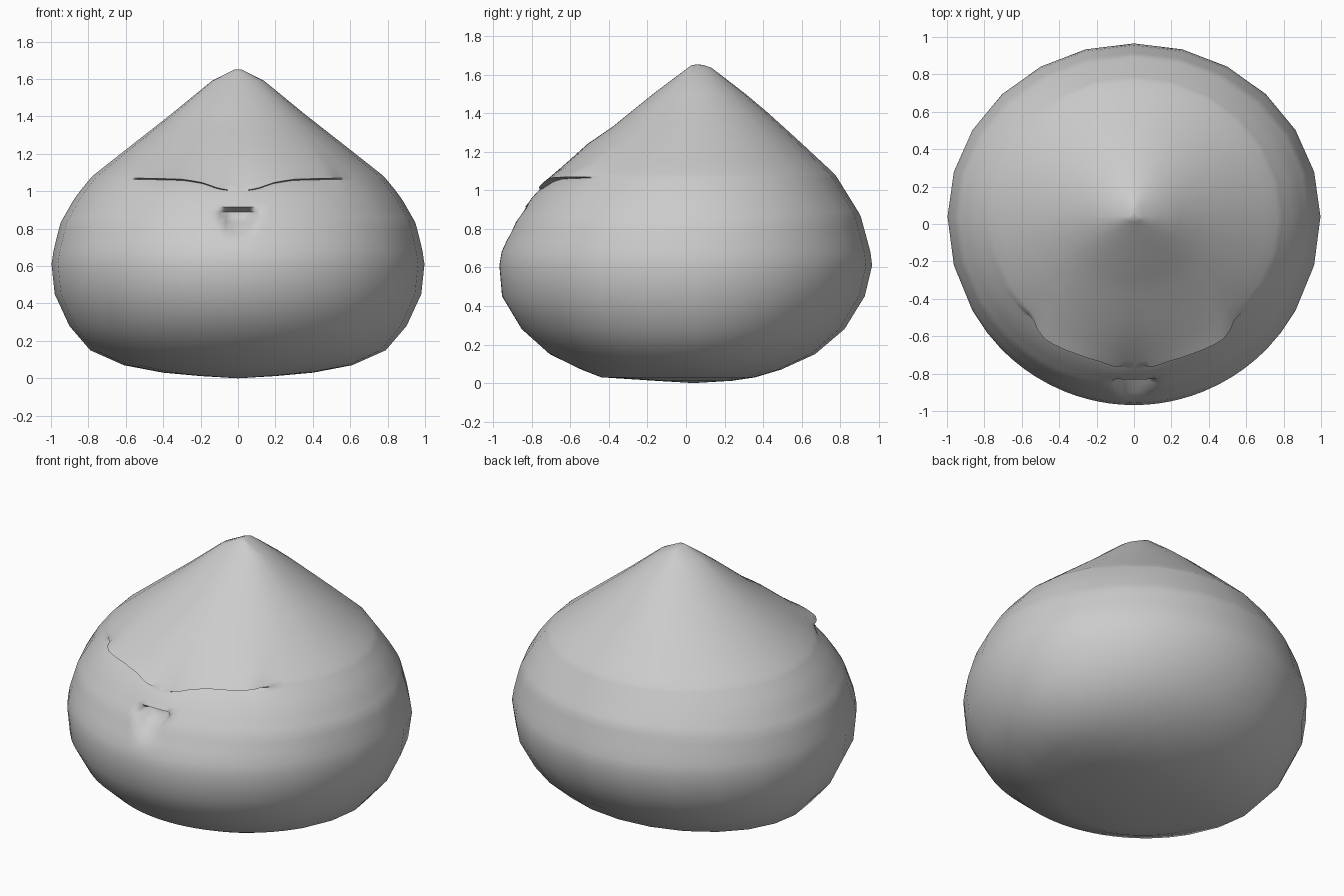
import bpy, bmesh, math

if "Cube" in bpy.data.objects:
    bpy.data.objects.remove(bpy.data.objects["Cube"])

# --- profiles: (height, distance) pairs, read from bottom to top
SIDE = [(0.005, 0), (0.012, 0.2), (0.03, 0.4), (0.07, 0.61), (0.15, 0.79), (0.29, 0.91), (0.45, 0.98),
        (0.59, 1.0), (0.69, 0.985), (0.83, 0.95), (0.97, 0.87), (1.08, 0.78),
        (1.23, 0.59), (1.41, 0.36), (1.59, 0.14), (1.65, 0.02)]
FRONT = [(0.005, 0), (0.012, 0.2), (0.03, 0.48), (0.12, 0.71), (0.26, 0.88), (0.46, 1.0), (0.65, 1.01),
         (0.85, 0.92), (0.96, 0.84), (1.07, 0.74), (1.25, 0.54), (1.33, 0.42),
         (1.5, 0.21), (1.65, 0.01)]
BACK = [(0.005, 0), (0.012, 0.2), (0.03, 0.32), (0.09, 0.52), (0.2, 0.72), (0.4, 0.875), (0.63, 0.93),
        (0.87, 0.865), (1.08, 0.735), (1.28, 0.52), (1.46, 0.32), (1.645, 0.08), (1.65, 0.05)]
LID = [(0, 1.0), (0.1, 1.015), (0.2, 1.05), (0.3, 1.065), (0.5, 1.07)]   # eyelid line
LIP = [(0, 0), (0.04, 0), (0.1, 0.02), (0.25, 0.045), (0.49, 0.075), (0.53, 0.015), (0.62, 0)]
MOUTH_WIDTH = [(0.73, 0.03), (0.77, 0.07), (0.85, 0.1), (0.91, 0.13)]
MOUTH_DEPTH = [(0.74, 0), (0.80, 0.04), (0.865, 0.09), (0.89, 0.075), (0.915, 0)]
CENTRE_Y = 0.04


def lerp(table, t):
    if t <= table[0][0]:
        return table[0][1]
    for (a, va), (b, vb) in zip(table, table[1:]):
        if t <= b:
            return va + (vb - va) * (t - a) / (b - a)
    return table[-1][1]


# --- rows (height, eyelid offset factor) and columns (angle from the front)
rows = [(z, 0) for z in (0.012, 0.03, 0.07, 0.15, 0.28, 0.45, 0.61, 0.68, 0.74, 0.77, 0.80,
                         0.835, 0.865, 0.89, 0.915, 0.95, 1.0)]
rows += [(1.045, -0.1), (1.063, -0.3), (1.07, 1.0), (1.09, 0.8), (1.14, 0.42), (1.24, 0.1)]
rows += [(z, 0) for z in (1.33, 1.41, 1.5, 1.59, 1.635, 1.65)]
half = [2, 4, 6, 8, 10.5, 14, 18, 22, 27, 32, 36, 40, 42.5, 46, 52, 60, 75, 90, 105, 120, 135, 150, 165]
angles = [0] + half + [180] + [-a for a in reversed(half)]


def point(z, lid, deg):
    a = math.radians(deg)
    rx = lerp(SIDE, z)
    is_front = abs(deg) < 90
    ry = lerp(FRONT if is_front else BACK, z)
    x, y = rx * math.sin(a), -ry * math.cos(a)
    push = 0
    zz = z
    if is_front:
        # bend the rows near the eyes along the eyelid line
        near = max(0, 1 - abs(z - 1.07) / 0.15)
        zz += (lerp(LID, abs(x)) - 1.07) * near
        ry2 = lerp(FRONT, zz)
        y = -ry2 * math.cos(a)
        push = lid * lerp(LIP, abs(x))
        # scooped open mouth
        w = lerp(MOUTH_WIDTH, z)
        if 0.73 < z < 0.93:
            push -= lerp(MOUTH_DEPTH, z) * min(1, max(0, (w - abs(x)) / (0.5 * w)))
    return (x + push * math.sin(a) * 0.3, y + CENTRE_Y - push * math.cos(a), zz)


# --- body with eyelids and mouth
bm = bmesh.new()
rings = [[bm.verts.new(point(z, lid, d)) for d in angles] for z, lid in rows]
n = len(angles)
for lo, hi in zip(rings, rings[1:]):
    for i in range(n):
        j = (i + 1) % n
        bm.faces.new((lo[i], lo[j], hi[j], hi[i]))
base = bm.verts.new((0, CENTRE_Y, 0))
tip = bm.verts.new((0, 0.06, 1.652))
for i in range(n):
    j = (i + 1) % n
    bm.faces.new((rings[0][j], rings[0][i], base))
    bm.faces.new((rings[-1][i], rings[-1][j], tip))
bmesh.ops.recalc_face_normals(bm, faces=bm.faces)
mesh = bpy.data.meshes.new("body")
bm.to_mesh(mesh)
bm.free()
body = bpy.data.objects.new("body", mesh)
bpy.context.collection.objects.link(body)

grey = bpy.data.materials.new("light grey")
grey.diffuse_color = (0.6, 0.6, 0.6, 1)
grey.use_nodes = True
grey.node_tree.nodes["Principled BSDF"].inputs["Base Color"].default_value = grey.diffuse_color
mesh.materials.append(grey)

bpy.context.view_layer.objects.active = body
body.select_set(True)
bpy.ops.object.shade_smooth_by_angle(angle=math.radians(60))
